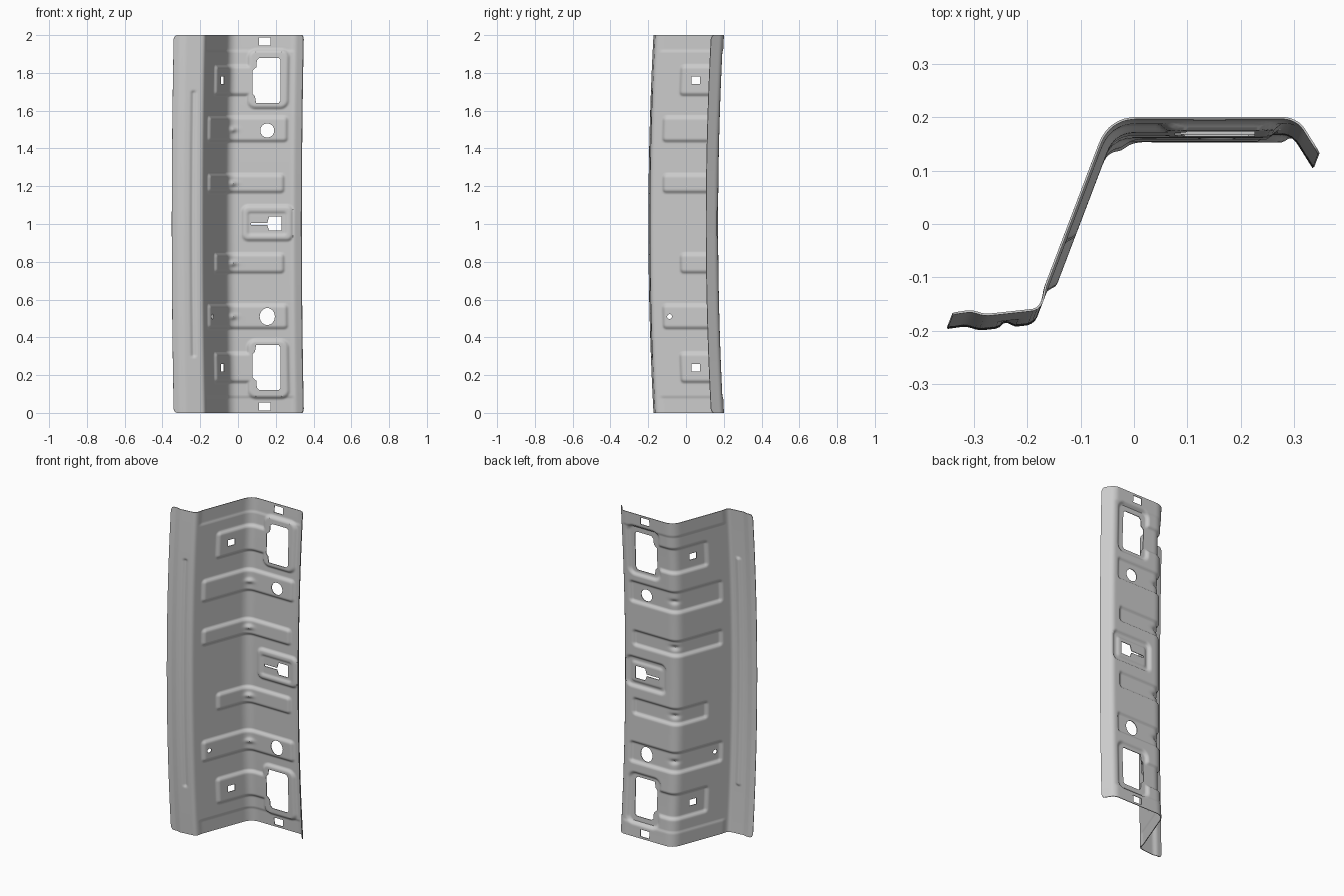
import bpy, bmesh, math
from mathutils import Vector as V

if "Cube" in bpy.data.objects:
    bpy.data.objects.remove(bpy.data.objects["Cube"])

NS, NZ = 125, 290
H = 0.013            # emboss depth


def fillet(pts, steps=8):
    """Round the corners of a polyline; each point is (x, y, tangent length)."""
    out = []
    for i, (x, y, t) in enumerate(pts):
        p = V((x, y))
        if t == 0:
            out.append(p)
            continue
        a = p + (V(pts[i - 1][:2]) - p).normalized() * t
        b = p + (V(pts[i + 1][:2]) - p).normalized() * t
        for k in range(steps + 1):
            u = k / steps
            out.append(a * (1 - u) ** 2 + p * 2 * u * (1 - u) + b * u * u)
    return out


# cross-section: left flange, sloped wall, flat web, right lip
path = fillet([(-.340, -.168, 0), (-.305, -.163, .01), (-.280, -.171, .01),
               (-.178, -.160, .015), (-.043, .195, .05), (.308, .195, .02), (.347, .133, 0)])
lens = [0]
for a, b in zip(path, path[1:]):
    lens.append(lens[-1] + (b - a).length)
TOTAL = lens[-1]


def at(s):
    for i in range(len(path) - 1):
        if s <= lens[i + 1] or i == len(path) - 2:
            u = (s - lens[i]) / (lens[i + 1] - lens[i])
            return path[i].lerp(path[i + 1], u)


def frame(s):
    t = (at(min(s + .004, TOTAL)) - at(max(s - .004, 0))).normalized()
    return at(s), V((t.y, -t.x))


def bow(z):
    return V((-.0105, -.027)) * (1 - (z - 1) ** 2)


def s_of(x, z):
    x -= bow(z).x
    for i in range(len(path) - 1):
        if x <= path[i + 1].x:
            return lens[i] + (x - path[i].x) / (path[i + 1].x - path[i].x) * (lens[i + 1] - lens[i])
    return TOTAL


def smooth(u):
    u = max(0, min(1, u))
    return u * u * (3 - 2 * u)


def pad(x0, x1, z0, z1, h=H, r=.025, w=.02):
    zc = (z0 + z1) / 2
    return (s_of(x0, zc), s_of(x1, zc), z0, z1, h, r, w)


def rise(p, s, z):
    s0, s1, z0, z1, h, r, w = p
    qx = abs(s - (s0 + s1) / 2) - (s1 - s0) / 2 + r
    qz = abs(z - (z0 + z1) / 2) - (z1 - z0) / 2 + r
    d = math.hypot(max(qx, 0), max(qz, 0)) + min(max(qx, qz), 0) - r
    return h * smooth(-d / w)


# embossed pads
pads = [pad(-.165, .268, 1.43, 1.575), pad(-.165, .25, 1.16, 1.27), pad(-.13, .25, .735, .85),
        pad(-.165, .268, .44, .58), pad(.015, .297, .905, 1.105, H, .04)]
for m in (lambda a, b: (a, b), lambda a, b: (2 - b, 2 - a)):
    pads += [pad(-.13, .12, *m(1.675, 1.845)), pad(.045, .275, *m(1.605, 1.93), H, .05)]
recess = pad(.045, .262, .935, 1.07, -.007, .02, .015)
bead = pad(-.258, -.222, .29, 1.71, -.009, .016, .016)
gussets = [(s_of(-.035, z), z) for z in (1.5, 1.215, .792, .51)]


def emboss(s, z):
    h = max(rise(p, s, z) for p in pads) + rise(recess, s, z) + rise(bead, s, z)
    for gs, gz in gussets:
        h += .012 * math.exp(-((s - gs) / .03) ** 2 - ((z - gz) / .013) ** 2)
    # shallow step at both ends
    web = smooth((s - .18) / .03) * smooth((TOTAL - .07 - s) / .03)
    return h - .004 * web * smooth((abs(z - 1) - .91) / .012)


# pressed sheet
bm = bmesh.new()
rows = []
R = .02
for i in range(NS + 1):
    s = TOTAL * i / NS
    p, n = frame(s)
    e = max(0, R - min(s, TOTAL - s))
    k = 1 - (R - math.sqrt(R * R - e * e))
    row = []
    for j in range(NZ + 1):
        z = 1 + (2 * j / NZ - 1) * k
        q = p + bow(z) + n * emboss(s, z)
        row.append(bm.verts.new((q.x, q.y, z)))
    rows.append(row)
for a, b in zip(rows, rows[1:]):
    for j in range(NZ):
        bm.faces.new((a[j], b[j], b[j + 1], a[j + 1]))
me = bpy.data.meshes.new("pressed_panel")
bm.to_mesh(me)
bm.free()
panel = bpy.data.objects.new("pressed_panel", me)
bpy.context.collection.objects.link(panel)

# hole cutters: prisms along y for the web, along x for the wall
cut = bmesh.new()


def prism(pts, axis, lo, hi):
    rings = [[cut.verts.new((a, d, z) if axis == 'y' else (d, a, z)) for a, z in pts] for d in (lo, hi)]
    n = len(pts)
    cut.faces.new(rings[0])
    cut.faces.new(rings[1][::-1])
    for i in range(n):
        j = (i + 1) % n
        cut.faces.new((rings[0][j], rings[0][i], rings[1][i], rings[1][j]))


def web(pts):
    prism(pts, 'y', .08, .3)


def rect(x0, x1, z0, z1):
    return [(x0, z0), (x1, z0), (x1, z1), (x0, z1)]


def oval(x, z, rx, rz, n=32):
    return [(x + rx * math.cos(2 * math.pi * i / n), z + rz * math.sin(2 * math.pi * i / n)) for i in range(n)]


window = [(.095, 1.64), (.215, 1.64), (.226, 1.655), (.226, 1.868), (.215, 1.88), (.115, 1.88),
          (.1, 1.868), (.097, 1.83), (.077, 1.812), (.077, 1.69), (.09, 1.675)]
for flip in (False, True):
    f = lambda pts: [(a, 2 - z) for a, z in pts] if flip else pts
    web(f(window))
    web(f(rect(.112, .172, 1.945, 1.987)))
    prism(f(rect(.03, .075, 1.742, 1.78)), 'x', -.2, .02)
web(oval(.155, 1.495, .037, .037))
web(oval(.155, .51, .04, .045))
web([(.07, .994), (.155, .994), (.165, .965), (.23, .965), (.23, 1.04), (.165, 1.04), (.155, 1.006), (.07, 1.006)])
prism(oval(-.087, .51, .013, .013, 16), 'x', -.25, -.05)
bmesh.ops.recalc_face_normals(cut, faces=cut.faces)
cm = bpy.data.meshes.new("hole_cutter")
cut.to_mesh(cm)
cut.free()
cutter = bpy.data.objects.new("hole_cutter", cm)
bpy.context.collection.objects.link(cutter)
cutter.hide_render = True

# sheet thickness, then the holes
bpy.context.view_layer.objects.active = panel
panel.select_set(True)
sol = panel.modifiers.new("thickness", 'SOLIDIFY')
sol.thickness = .004
sol.offset = 0
bo = panel.modifiers.new("holes", 'BOOLEAN')
bo.operation = 'DIFFERENCE'
bo.solver = 'EXACT'
bo.object = cutter
for name in ("thickness", "holes"):
    bpy.ops.object.modifier_apply(modifier=name)
bpy.data.objects.remove(cutter)
bpy.ops.object.shade_smooth_by_angle(angle=math.radians(40))
